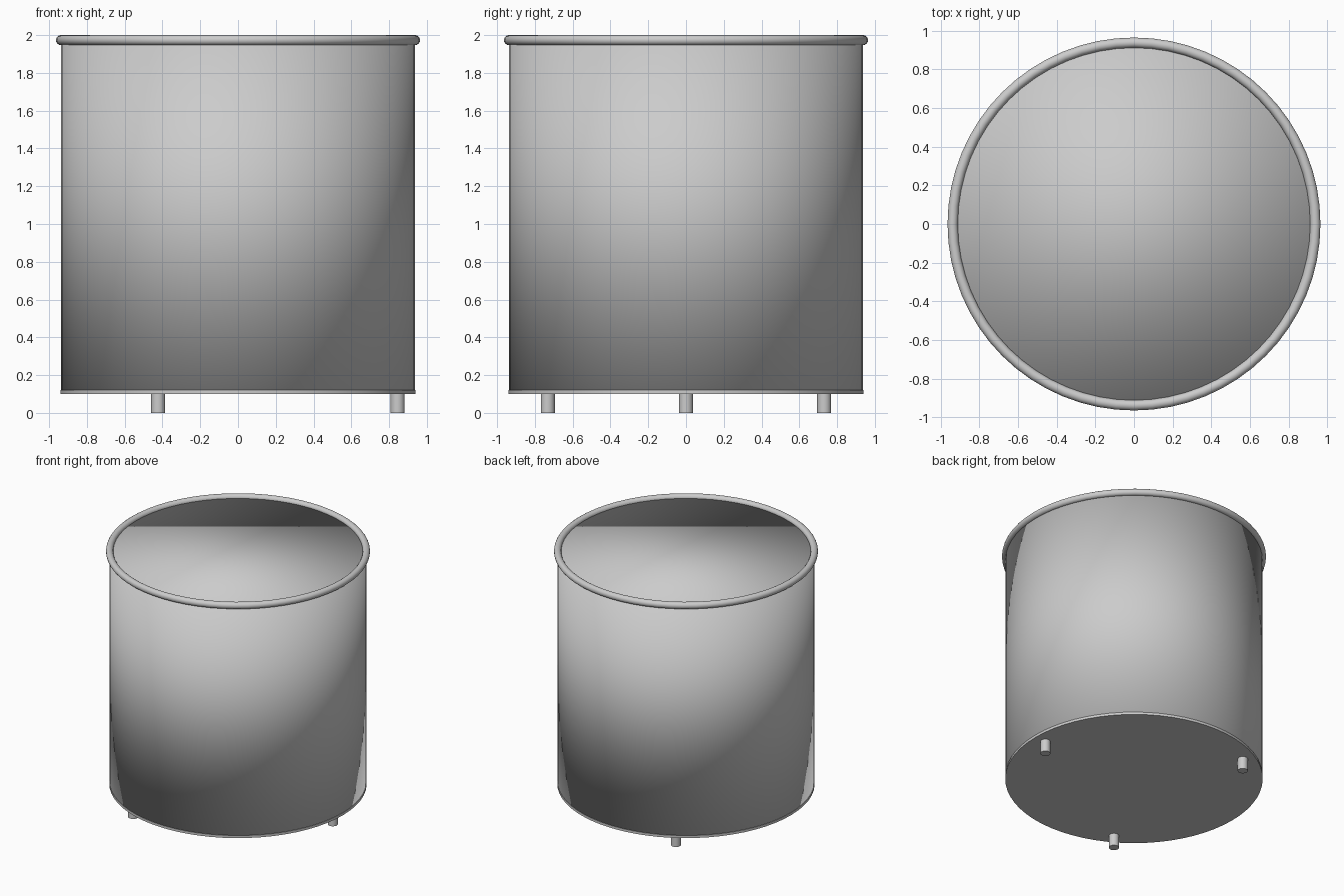
import bpy
import math

if "Cube" in bpy.data.objects:
    bpy.data.objects.remove(bpy.data.objects["Cube"])

SEGMENTS = 64


def cylinder(name, radius, z0, z1, x=0, y=0, sides=SEGMENTS, sharp=True):
    bpy.ops.mesh.primitive_cylinder_add(
        vertices=sides, radius=radius, depth=z1 - z0,
        location=(x, y, (z0 + z1) / 2))
    obj = bpy.context.object
    obj.name = name
    if sharp:
        bpy.ops.object.shade_smooth_by_angle(angle=math.radians(35))
    else:
        bpy.ops.object.shade_smooth()
    return obj


# Closed drum body, smooth shaded across the caps
cylinder("drum_body", 0.937, 0.12, 1.973, sharp=False)

# Thin base plate under the drum
cylinder("base_plate", 0.94, 0.10, 0.12)

# Rounded rim around the top edge
bpy.ops.mesh.primitive_torus_add(
    major_segments=SEGMENTS, minor_segments=16,
    major_radius=0.9375, minor_radius=0.0265, location=(0, 0, 1.9735))
bpy.context.object.name = "top_rim"
bpy.ops.object.shade_smooth()

# Three short feet, evenly spaced
for i in range(3):
    a = i * math.tau / 3
    cylinder(f"foot_{i + 1}", 0.037, 0.0, 0.102,
             0.845 * math.cos(a), 0.845 * math.sin(a), sides=24)
